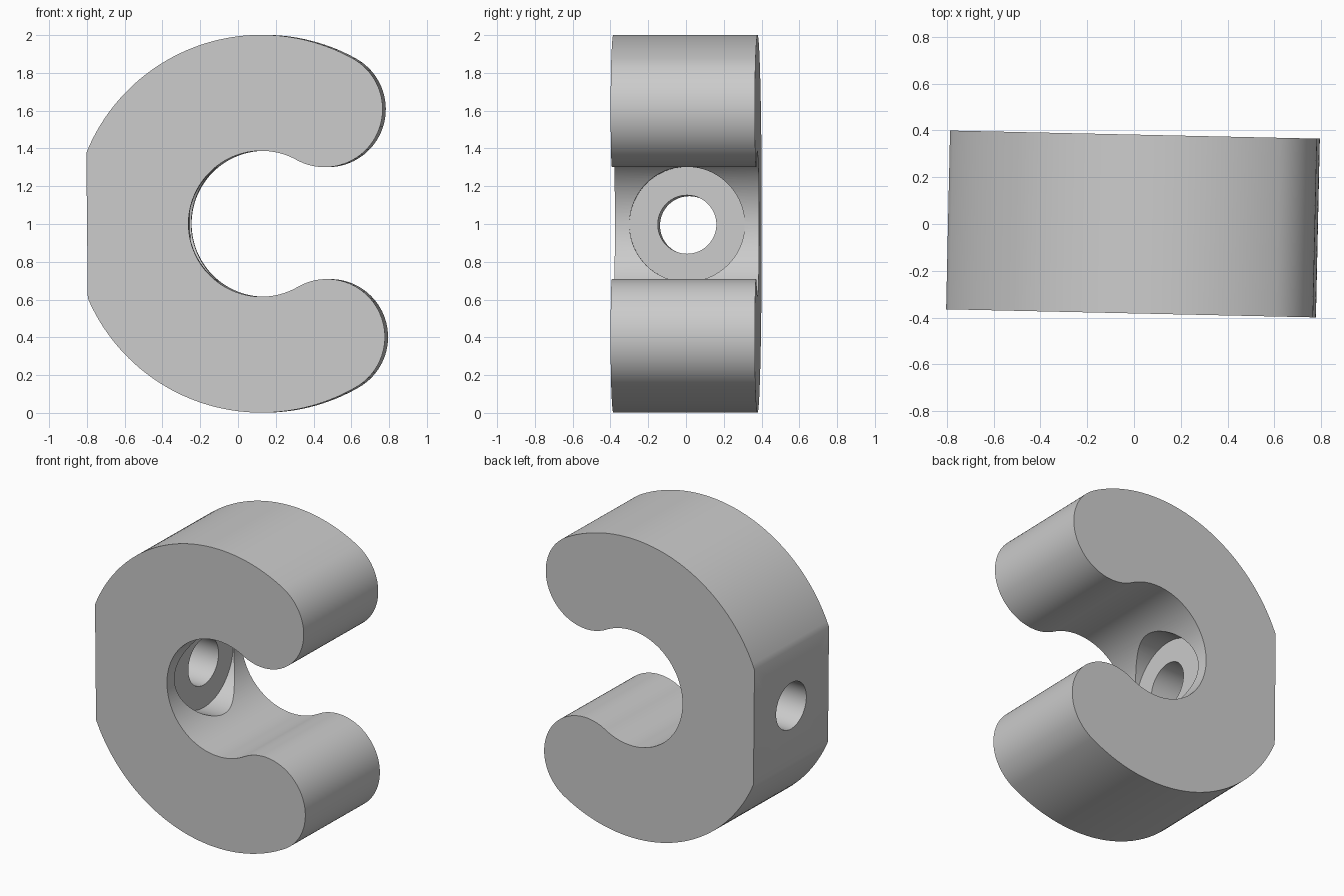
import bpy
import bmesh
from math import sin, cos, radians, asin, degrees
from mathutils import Matrix

if "Cube" in bpy.data.objects:
    bpy.data.objects.remove(bpy.data.objects["Cube"])

DEPTH = 0.764          # thickness of the body along y
CENTRE_X = 0.132       # axis of the ring
OUTER, INNER = 1.0, 0.386
TIP_ANGLE = 60.5       # where the rounded tips begin
FLAT = 0.923           # distance from the axis to the flat side
SPOT_FLOOR = -0.26     # x of the counterbore floor

grey = bpy.data.materials.new("plain grey")
grey.use_nodes = True
colour = (0.6, 0.6, 0.6, 1)
grey.diffuse_color = colour
grey.node_tree.nodes["Principled BSDF"].inputs["Base Color"].default_value = colour


def arc(cx, cz, radius, start, end, steps):
    """Points on an arc in the xz plane, without the last one."""
    angles = [radians(start + (end - start) * i / steps) for i in range(steps)]
    return [(cx + radius * cos(a), cz + radius * sin(a)) for a in angles]


def mesh_object(name, bm):
    bmesh.ops.recalc_face_normals(bm, faces=bm.faces)
    mesh = bpy.data.meshes.new(name)
    bm.to_mesh(mesh)
    bm.free()
    mesh.materials.append(grey)
    obj = bpy.data.objects.new(name, mesh)
    bpy.context.collection.objects.link(obj)
    return obj


def x_cylinder(name, radius, x0, x1):
    bm = bmesh.new()
    place = Matrix.Translation(((x0 + x1) / 2, 0, 0)) @ Matrix.Rotation(radians(90), 4, "Y")
    bmesh.ops.create_cone(bm, cap_ends=True, segments=96, radius1=radius,
                          radius2=radius, depth=x1 - x0, matrix=place)
    obj = mesh_object(name, bm)
    obj.hide_render = True
    return obj


# C-shaped outline: outer arc, lower tip, inner arc, upper tip, outer arc, flat
tip_radius = (OUTER - INNER) / 2
mid = (OUTER + INNER) / 2
tip_x = CENTRE_X + mid * cos(radians(TIP_ANGLE))
tip_z = mid * sin(radians(TIP_ANGLE))
corner = 180 - degrees(asin((1 - FLAT ** 2) ** 0.5))
outline = arc(CENTRE_X, 0, OUTER, 360 - corner, 360 - TIP_ANGLE, 48)
outline += arc(tip_x, -tip_z, tip_radius, -TIP_ANGLE, 180 - TIP_ANGLE, 48)
outline += arc(CENTRE_X, 0, INNER, 360 - TIP_ANGLE, TIP_ANGLE, 80)
outline += arc(tip_x, tip_z, tip_radius, 180 + TIP_ANGLE, 360 + TIP_ANGLE, 48)
outline += arc(CENTRE_X, 0, OUTER, TIP_ANGLE, corner, 48)
outline.append((CENTRE_X - FLAT, OUTER * sin(radians(corner))))

# Body: outline extruded along y
bm = bmesh.new()
face = bm.faces.new([bm.verts.new((x, -DEPTH / 2, z)) for x, z in outline])
extruded = bmesh.ops.extrude_face_region(bm, geom=[face], use_keep_orig=True)
verts = [v for v in extruded["geom"] if isinstance(v, bmesh.types.BMVert)]
bmesh.ops.translate(bm, verts=verts, vec=(0, DEPTH, 0))
body = mesh_object("c_shaped_body", bm)

# Counterbore and through hole in the flat side
cutters = [x_cylinder("counterbore_cutter", 0.305, SPOT_FLOOR, CENTRE_X),
           x_cylinder("bolt_hole_cutter", 0.155, -1, 0)]
bpy.context.view_layer.objects.active = body
for cutter in cutters:
    cut = body.modifiers.new(cutter.name, "BOOLEAN")
    cut.operation = "DIFFERENCE"
    cut.solver = "EXACT"
    cut.object = cutter
    bpy.ops.object.modifier_apply(modifier=cut.name)
for cutter in cutters:
    bpy.data.objects.remove(cutter)

# Slight tilt and final placement
body.rotation_euler = (0, -0.01, -0.022)
body.location.z = 1

bpy.ops.object.select_all(action="DESELECT")
body.select_set(True)
bpy.ops.object.shade_smooth_by_angle(angle=radians(25))
